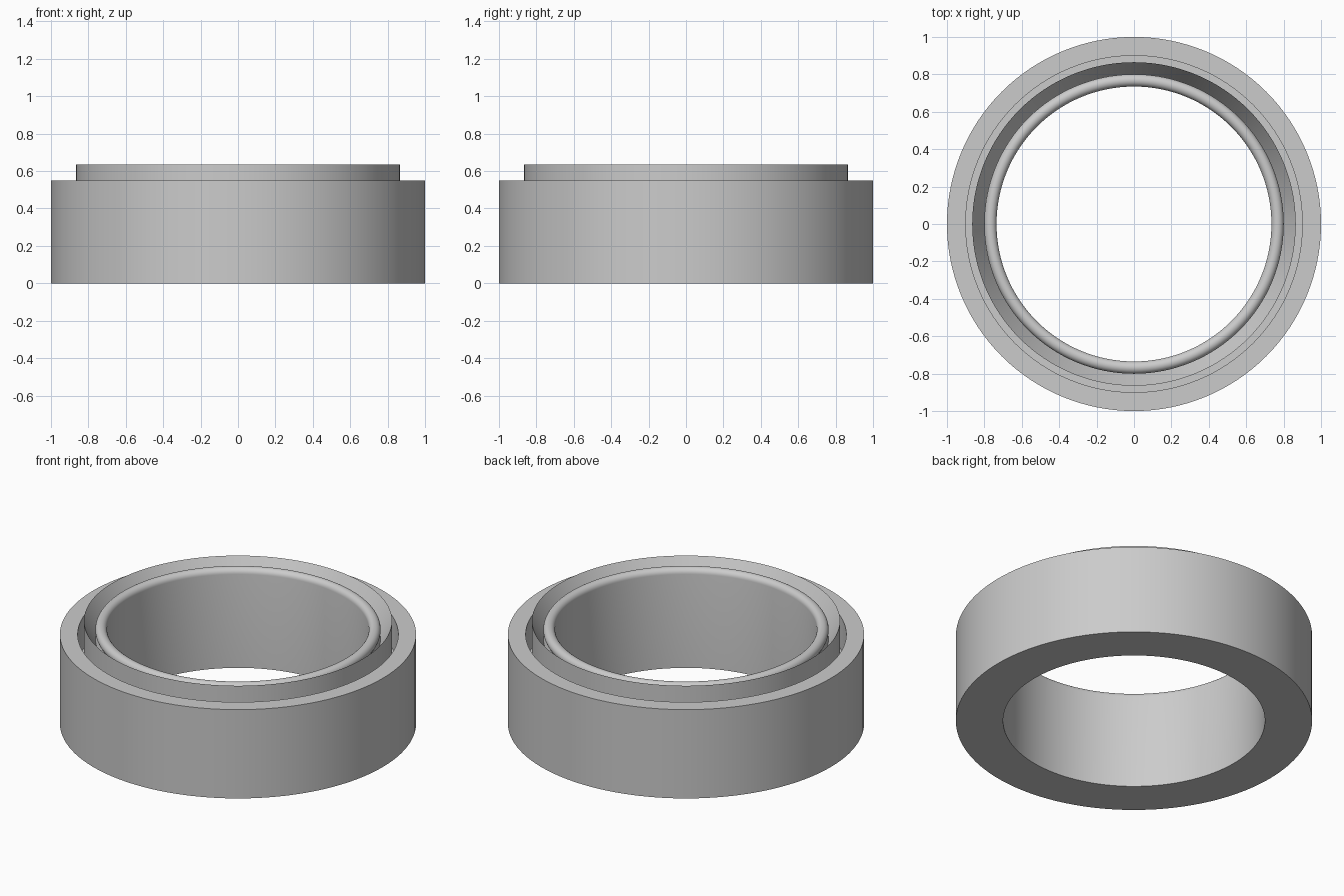
import bpy
import bmesh
from math import cos, sin, pi, radians

cube = bpy.data.objects.get("Cube")
if cube:
    bpy.data.objects.remove(cube, do_unlink=True)

SEGMENTS = 128

# Plain grey material
grey = bpy.data.materials.new("light grey")
grey.use_nodes = True
colour = (0.6, 0.6, 0.6, 1)
grey.diffuse_color = colour
grey.node_tree.nodes["Principled BSDF"].inputs["Base Color"].default_value = colour


def revolve(name, profile):
    """Turn a closed (radius, height) profile around the z axis."""
    bm = bmesh.new()
    rings = []
    for i in range(SEGMENTS):
        a = 2 * pi * i / SEGMENTS
        rings.append([bm.verts.new((r * cos(a), r * sin(a), z)) for r, z in profile])
    n = len(profile)
    for i in range(SEGMENTS):
        here, there = rings[i], rings[(i + 1) % SEGMENTS]
        for j in range(n):
            k = (j + 1) % n
            bm.faces.new((here[j], there[j], there[k], here[k]))
    bmesh.ops.recalc_face_normals(bm, faces=bm.faces)
    mesh = bpy.data.meshes.new(name)
    bm.to_mesh(mesh)
    bm.free()
    mesh.materials.append(grey)
    obj = bpy.data.objects.new(name, mesh)
    bpy.context.collection.objects.link(obj)
    bpy.ops.object.select_all(action='DESELECT')
    obj.select_set(True)
    bpy.context.view_layer.objects.active = obj
    bpy.ops.object.shade_smooth_by_angle(angle=radians(30))
    return obj


# Outer wall, annular groove and raised lip
body = [(0.735, 0), (1, 0), (1, 0.55), (0.9, 0.55), (0.9, 0.35),
        (0.865, 0.35), (0.865, 0.635), (0.8, 0.52)]

# Rounded bead on the inner edge, running from the lip slope to the bore
bead_radius, bead_height, bead_size = 0.768, 0.58, 0.033
steps = 16
for i in range(steps + 1):
    a = radians(-50 + 230 * i / steps)
    body.append((bead_radius + bead_size * cos(a), bead_height + bead_size * sin(a)))

revolve("seal_ring", body)
